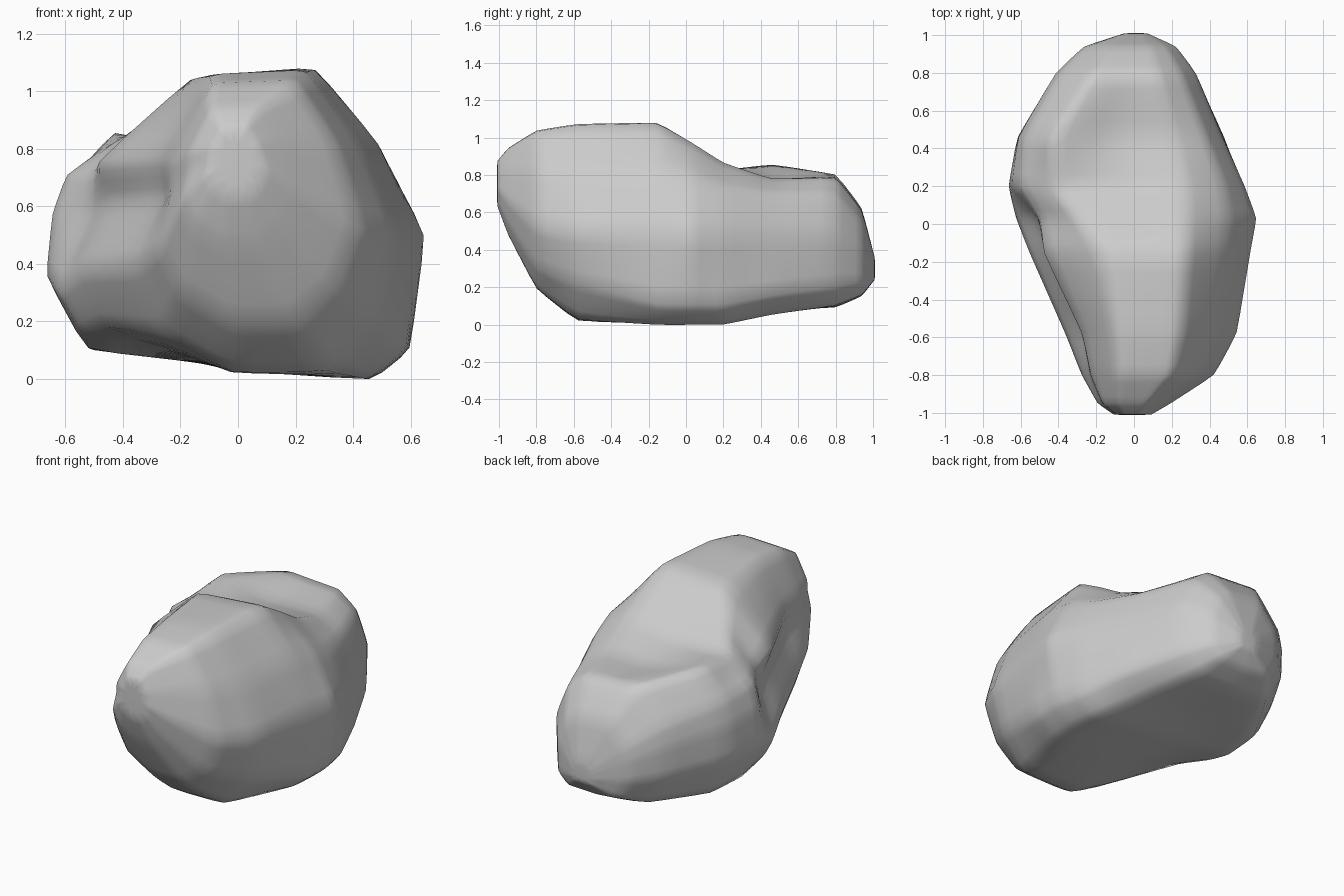
import bpy, bmesh

if "Cube" in bpy.data.objects:
    bpy.data.objects.remove(bpy.data.objects["Cube"])

# Cross-sections along y: x,z points running clockwise from the upper right
SECTIONS = {
    -0.8: [(.2, 1.04), (.34, .82), (.43, .52), (.34, .3), (.2, .19),
           (-.02, .19), (-.2, .3), (-.28, .45), (-.23, .76), (-.09, 1.03)],
    -0.58: [(.24, 1.075), (.43, .8), (.55, .5), (.48, .22), (.31, .02),
            (-.02, .015), (-.26, .15), (-.37, .4), (-.28, .77), (-.1, 1.06)],
    -0.15: [(.27, 1.085), (.49, .82), (.62, .52), (.59, .1), (.46, -.005),
            (-.05, .03), (-.47, .18), (-.56, .38), (-.49, .76), (-.16, 1.05)],
    0.03: [(.27, .98), (.5, .79), (.655, .5), (.6, .1), (.47, -.005),
           (-.08, .04), (-.54, .15), (-.63, .31), (-.5, .72), (-.3, .92)],
    0.2: [(.27, .87), (.48, .73), (.59, .5), (.57, .1), (.45, -.005),
          (-.1, .05), (-.53, .1), (-.67, .36), (-.6, .71), (-.42, .83)],
    0.46: [(.22, .78), (.38, .7), (.47, .5), (.48, .15), (.33, .05),
           (-.1, .08), (-.5, .09), (-.62, .33), (-.58, .68), (-.44, .865)],
    0.8: [(.13, .79), (.25, .7), (.33, .5), (.32, .2), (.22, .1),
          (-.08, .09), (-.3, .11), (-.41, .3), (-.39, .6), (-.22, .81)],
}
# Hollow along the top of the rear, and hollow in the front left flank
DIP = {0.2: .02, 0.46: .05}
DENT = {-0.8: .02, -0.58: .07, -0.15: .09, 0.03: .05}


def add_hollows(y):
    """Insert an extra point on the left flank and along the top."""
    ring = SECTIONS[y]
    (xl, zl), (xu, zu) = ring[7], ring[8]
    (x1, z1), (x2, z2) = ring[9], ring[0]
    flank = ((xl + xu) / 2 + DENT.get(y, -.015), zl + (zu - zl) * .62)
    crown = ((x1 + x2) / 2, (z1 + z2) / 2 - DIP.get(y, 0))
    return ring[:8] + [flank] + ring[8:] + [crown]


def shrink(ring, factor, cx, cz):
    return [(cx + (x - cx) * factor, cz + (z - cz) * factor) for x, z in ring]


# Rounded ends are shrunken copies of the outermost sections
rings = {y: add_hollows(y) for y in SECTIONS}
front, back = rings[-0.8], rings[0.8]
rings[-0.95] = shrink(front, .55, -.09, .83)
rings[-1.01] = shrink(front, .28, -.04, .81)
rings[0.94] = shrink(back, .66, .02, .27)
rings[1.01] = shrink(back, .16, .02, .27)

# Boulder skin
bm = bmesh.new()
loops = [[bm.verts.new((x, y, z)) for x, z in rings[y]] for y in sorted(rings)]
n = len(loops[0])
for a, b in zip(loops, loops[1:]):
    for i in range(n):
        j = (i + 1) % n
        bm.faces.new((a[i], a[j], b[j], b[i]))
bm.faces.new(loops[0])
bm.faces.new(loops[-1])
bmesh.ops.recalc_face_normals(bm, faces=bm.faces)

mesh = bpy.data.meshes.new("boulder")
bm.to_mesh(mesh)
bm.free()
for p in mesh.polygons:
    p.use_smooth = True
boulder = bpy.data.objects.new("boulder", mesh)
bpy.context.collection.objects.link(boulder)

# Keep broad flat facets but soften the ridges between them
sub = boulder.modifiers.new("facets", 'SUBSURF')
sub.subdivision_type = 'SIMPLE'
sub.levels = sub.render_levels = 2
soft = boulder.modifiers.new("worn_edges", 'SMOOTH')
soft.factor = .5
soft.iterations = 2
